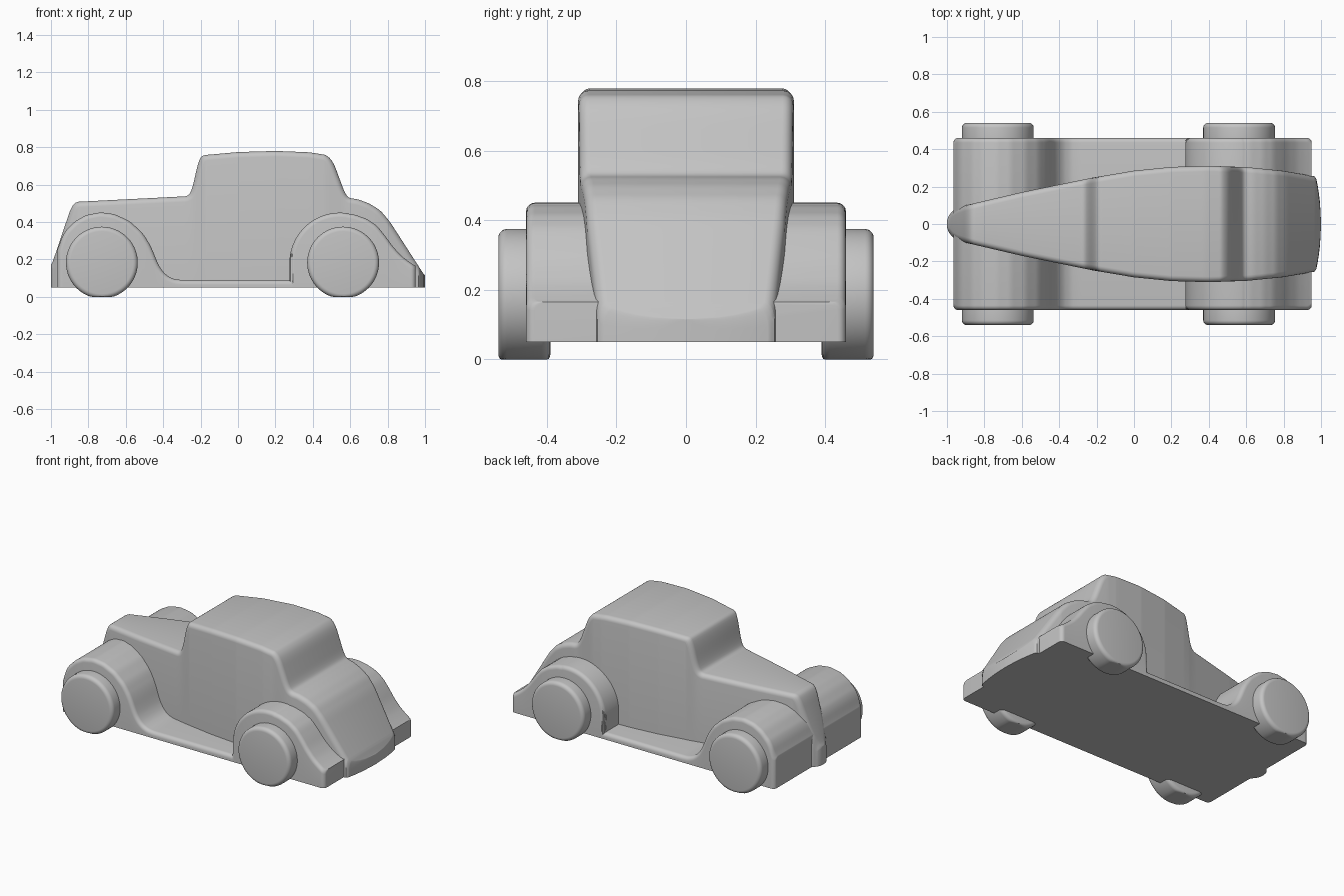
import bpy, bmesh, math

cube = bpy.data.objects.get("Cube")
if cube:
    bpy.data.objects.remove(cube, do_unlink=True)

paint = bpy.data.materials.new("plain_grey")
paint.use_nodes = True
GREY = (0.55, 0.55, 0.55, 1)
paint.diffuse_color = GREY
paint.node_tree.nodes["Principled BSDF"].inputs["Base Color"].default_value = GREY
FLOOR = 0.05


def finish(bm, name, angle=35):
    bmesh.ops.recalc_face_normals(bm, faces=bm.faces)
    mesh = bpy.data.meshes.new(name)
    bm.to_mesh(mesh)
    bm.free()
    mesh.materials.append(paint)
    obj = bpy.data.objects.new(name, mesh)
    bpy.context.collection.objects.link(obj)
    bpy.ops.object.select_all(action='DESELECT')
    obj.select_set(True)
    bpy.context.view_layer.objects.active = obj
    bpy.ops.object.shade_smooth_by_angle(angle=math.radians(angle))
    return obj


def interp(points, x):
    if x <= points[0][0]:
        return points[0][1]
    for (x0, z0), (x1, z1) in zip(points, points[1:]):
        if x <= x1:
            return z0 + (z1 - z0) * (x - x0) / (x1 - x0)
    return points[-1][1]


def smooth(points, x, reach=0.014):
    return sum(interp(points, x + reach * k / 3) for k in range(-3, 4)) / 7


def loft(name, x0, x1, height, width, radius, extra=()):
    """Lengthwise loft whose upper side edges are rolled over by radius."""
    count = round((x1 - x0) / 0.006)
    xs = sorted({x0 + (x1 - x0) * i / count for i in range(count + 1)} | set(extra))

    def inset(x, d):
        # Height of the side profile after shrinking it inward by d
        best = height(x) - d
        for k in range(-10, 11):
            u = d * math.sin(k * math.pi / 20)
            if x0 <= x + u <= x1:
                best = min(best, height(x + u) - math.sqrt(max(0, d * d - u * u)))
        return max(best, FLOOR + 0.005)

    bm = bmesh.new()
    rings = []
    for x in xs:
        w = width(x)
        r = min(radius, 0.6 * w)
        half = [(w, FLOOR)]
        for k in range(6):
            a = k * math.pi / 10
            half.append((w - r * (1 - math.cos(a)), inset(x, r * (1 - math.sin(a)))))
        section = half + [(-y, z) for y, z in reversed(half)]
        rings.append([bm.verts.new((x, y, z)) for y, z in section])
    n = len(rings[0])
    for a, b in zip(rings, rings[1:]):
        for i in range(n):
            j = (i + 1) % n
            bm.faces.new((a[i], a[j], b[j], b[i]))
    bm.faces.new(rings[0])
    bm.faces.new(rings[-1])
    return finish(bm, name)


# Body: hood, cabin and sloping tail, tapered in plan
body_side = [(-1, 0.16), (-0.89, 0.485), (-0.865, 0.508), (-0.27, 0.538), (-0.248, 0.56),
             (-0.21, 0.735), (-0.19, 0.757), (0, 0.774), (0.2, 0.78), (0.38, 0.773),
             (0.475, 0.758), (0.51, 0.72), (0.575, 0.545), (0.595, 0.528), (0.64, 0.522),
             (0.7, 0.5), (0.76, 0.463), (0.81, 0.405), (1, 0.11)]
body_plan = [(-1, 0.006), (-0.998, 0.025), (-0.99, 0.045), (-0.97, 0.07), (-0.945, 0.085),
             (-0.9, 0.1), (-0.6, 0.17), (-0.22, 0.248), (0, 0.285), (0.2, 0.305), (0.4, 0.311),
             (0.6, 0.304), (0.8, 0.284), (0.965, 0.255), (0.975, 0.24), (0.985, 0.19),
             (0.995, 0.11), (1, 0.006)]
loft("body", -1, 1, lambda x: smooth(body_side, x), lambda x: interp(body_plan, x), 0.03,
     (-0.998, -0.99, 0.965, 0.975, 0.997))

# Fenders joined by the running boards
front_fender = [(-0.965, 0.24), (-0.955, 0.285), (-0.93, 0.345), (-0.87, 0.405), (-0.81, 0.438),
                (-0.735, 0.452), (-0.66, 0.442), (-0.58, 0.405), (-0.51, 0.342), (-0.465, 0.27),
                (-0.43, 0.18), (-0.41, 0.145), (-0.38, 0.113), (-0.34, 0.094), (-0.3, 0.09)]
rear_fender = [(0.62, 0.441), (0.69, 0.416), (0.745, 0.378), (0.79, 0.322), (0.825, 0.272),
               (0.87, 0.222), (0.91, 0.19), (0.95, 0.163)]
REAR_START, ARCH = 0.275, 0.27


def fender_height(x):
    if x < REAR_START:
        return smooth(front_fender, x)
    centre = REAR_START + ARCH
    if x < centre + 0.04:
        return 0.18 + math.sqrt(max(0, ARCH ** 2 - (x - centre) ** 2))
    return smooth([(centre, 0.45)] + rear_fender, x)


def fender_width(x):
    # Rounded vertical corners at both ends
    gap = max(0, 0.025 - min(x + 0.965, 0.95 - x))
    return 0.435 + math.sqrt(max(0, 0.025 ** 2 - gap ** 2))


loft("fenders_and_running_boards", -0.965, 0.95, fender_height, fender_width, 0.025,
     [REAR_START - 0.0005] + [REAR_START + 0.001 * k for k in range(30)]
     + [e + s * k for e, s in ((-0.965, 1), (0.95, -1)) for k in (0.001, 0.003)])


# Wheels: rounded discs with a small flat where they meet the ground
def wheel(name, x, side):
    bm = bmesh.new()
    radius, edge, steps, segments = 0.192, 0.025, 5, 72
    arc = [k * math.pi / 2 / steps for k in range(steps + 1)]
    outline = [(radius - edge * (1 - math.sin(a)), 0.39 + edge * (1 - math.cos(a))) for a in arc]
    outline += [(r, 0.93 - y) for r, y in reversed(outline)]
    rings = []
    for r, y in outline:
        ring = []
        for i in range(segments):
            a = 2 * math.pi * i / segments
            z = max(0, 0.183 + r * math.sin(a))
            ring.append(bm.verts.new((x + r * math.cos(a), side * y, z)))
        rings.append(ring)
    for a, b in zip(rings, rings[1:]):
        for i in range(segments):
            j = (i + 1) % segments
            bm.faces.new((a[i], a[j], b[j], b[i]))
    bm.faces.new(rings[0])
    bm.faces.new(rings[-1])
    finish(bm, name)


for end, x in (("front", -0.728), ("rear", 0.562)):
    for hand, side in (("left", 1), ("right", -1)):
        wheel(f"{end}_wheel_{hand}", x, side)
